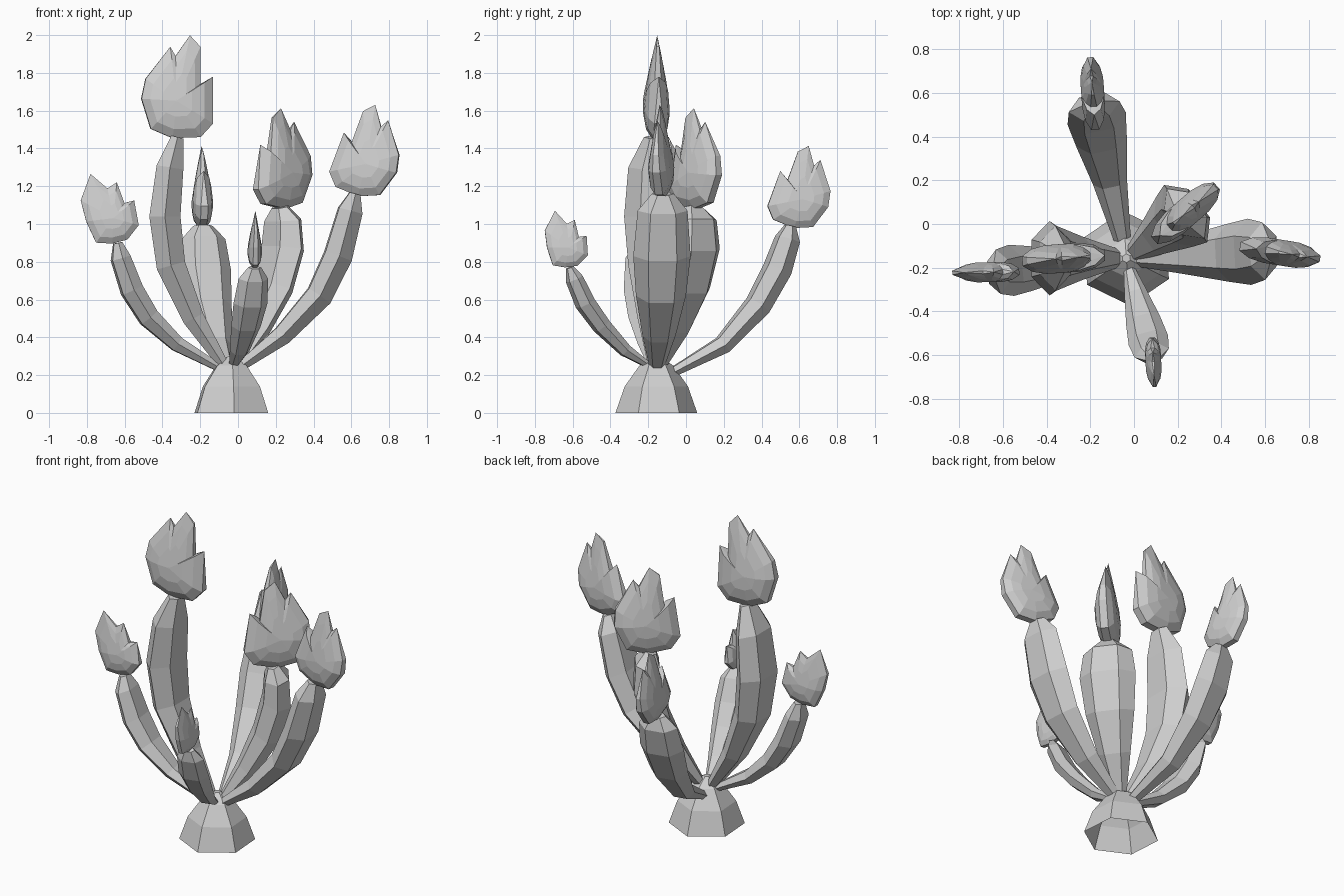
import bpy, bmesh
from math import radians, sin, cos
from mathutils import Vector, Matrix

cube = bpy.data.objects.get("Cube")
if cube:
    bpy.data.objects.remove(cube)

CENTER = Vector((-0.035, -0.157, 0))

clay = bpy.data.materials.new("pale_grey")
clay.use_nodes = True
GREY = (0.62, 0.62, 0.62, 1)
clay.diffuse_color = GREY
clay.node_tree.nodes["Principled BSDF"].inputs["Base Color"].default_value = GREY


def loft(name, rings, start_cap, end_cap):
    """Skin closed rings of points in order; optionally cap both ends."""
    bm = bmesh.new()
    loops = [[bm.verts.new(p) for p in ring] for ring in rings]
    for low, high in zip(loops, loops[1:]):
        for i in range(len(low)):
            j = (i + 1) % len(low)
            bm.faces.new((low[i], low[j], high[j], high[i]))
    if start_cap:
        bm.faces.new(loops[0][::-1])
    if end_cap:
        bm.faces.new(loops[-1])
    bmesh.ops.remove_doubles(bm, verts=bm.verts, dist=1e-4)
    bmesh.ops.recalc_face_normals(bm, faces=bm.faces)
    mesh = bpy.data.meshes.new(name)
    bm.to_mesh(mesh)
    bm.free()
    mesh.materials.append(clay)
    obj = bpy.data.objects.new(name, mesh)
    bpy.context.collection.objects.link(obj)
    return obj


# Hollow six-sided foot, open underneath
def foot_ring(z, r):
    angles = [radians(34 + 60 * i) for i in range(6)]
    return [CENTER + Vector((r * cos(a), r * sin(a), z)) for a in angles]


loft("foot", [foot_ring(z, r) for z, r in
              ((0, 0.217), (0.14, 0.168), (0.25, 0.09), (0.3, 0.02))], False, True)

# Half width and half thickness along every arm, base to tip
WIDTHS = (0.04, 0.09, 0.135, 0.155, 0.135, 0.06)
DEPTHS = (0.025, 0.052, 0.07, 0.075, 0.065, 0.03)
SECTION = ((1, 0), (0.5, 1), (-0.5, 1), (-1, 0), (-0.5, -1), (0.5, -1))


def build_arm(name, heading, path, size):
    out = Vector((cos(heading), sin(heading), 0))
    side = Vector((-sin(heading), cos(heading), 0))
    pts = [CENTER + out * r + Vector((0, 0, z)) for r, z in path]
    rings = []
    for i, p in enumerate(pts):
        along = (pts[min(i + 1, len(pts) - 1)] - pts[max(i - 1, 0)]).normalized()
        normal = along.cross(side)
        rings.append([p + side * (a * WIDTHS[i] * size) + normal * (b * DEPTHS[i] * size)
                      for a, b in SECTION])
    loft(name, rings, True, True)
    return pts[-1]


# Flat bud outlines, as (outward, up); the crown has three points
TALL_MIDDLE = ((0.05, -0.01), (0.26, 0.08), (0.35, 0.37), (0.31, 0.56), (0.07, 0.87),
               (0.02, 0.78), (-0.12, 0.98), (-0.22, 0.87), (-0.22, 0.51),
               (-0.34, 0.58), (-0.34, 0.13), (-0.22, 0))
TALL_OUTER = ((0.08, 0), (0.3, 0.04), (0.4, 0.35), (0.44, 0.65), (0.26, 1),
              (0.05, 0.77), (-0.09, 0.84), (-0.16, 0.54), (-0.3, 0.56),
              (-0.32, 0.21), (-0.14, 0.03))


def build_bud(name, base, yaw, tilt, size, outline):
    n = len(outline)
    tips = [outline[i][1] > max(outline[i - 1][1], outline[(i + 1) % n][1]) for i in range(n)]
    mid_u, mid_v = 0.02, 0.35

    def ring(scale, bulge, face):
        pts = []
        for (u, v), tip in zip(outline, tips):
            u, v = mid_u + (u - mid_u) * scale, mid_v + (v - mid_v) * scale
            half = 0.12 * bulge * min(1, (1.1 - v) / 0.75)
            if tip and scale == 1:
                half = 0
            pts.append(Vector((u, face * half, v)))
        return pts

    steps = ((0.02, 1), (0.42, 1), (0.76, 0.8), (1, 0.35))
    rings = [ring(s, b, -1) for s, b in steps] + [ring(s, b, 1) for s, b in steps[::-1]]
    obj = loft(name, rings, True, True)
    obj.data.transform(Matrix.Translation(base) @ Matrix.Rotation(yaw, 4, "Z")
                       @ Matrix.Rotation(tilt, 4, "Y") @ Matrix.Scale(size, 4))


# name, arm heading, bud yaw, bud tilt, bud size, bud outline, arm path (radius, height)
BRANCHES = (
    ("left", 3, -9, 20, 0.49, TALL_MIDDLE,
     ((0.04, 0.24), (0.27, 0.41), (0.465, 0.62), (0.565, 0.83), (0.63, 1.07), (0.655, 1.16))),
    ("right", 186, 181, 7, 0.38, TALL_OUTER,
     ((0.05, 0.23), (0.29, 0.365), (0.44, 0.505), (0.53, 0.65), (0.59, 0.82), (0.605, 0.9))),
    ("tall", 180, 184, 0, 0.55, TALL_MIDDLE,
     ((0.04, 0.25), (0.2, 0.5), (0.32, 0.78), (0.352, 1.04), (0.325, 1.3), (0.285, 1.46))),
    ("back", 102, 94, 20, 0.44, TALL_MIDDLE,
     ((0.06, 0.2), (0.36, 0.36), (0.55, 0.57), (0.655, 0.76), (0.71, 0.92), (0.725, 0.99))),
    ("front", -75, -87, 0, 0.3, TALL_OUTER,
     ((0.04, 0.25), (0.17, 0.33), (0.3, 0.46), (0.39, 0.58), (0.45, 0.71), (0.475, 0.77))),
    ("back_left", 37, 41, 8, 0.53, TALL_MIDDLE,
     ((0.04, 0.26), (0.17, 0.45), (0.28, 0.66), (0.34, 0.87), (0.34, 1.02), (0.32, 1.09))),
)

for name, heading, yaw, tilt, size, outline, path in BRANCHES:
    end = build_arm(name + "_arm", radians(heading), path, size * 2)
    build_bud(name + "_bud", end, radians(yaw), radians(tilt), size, outline)
